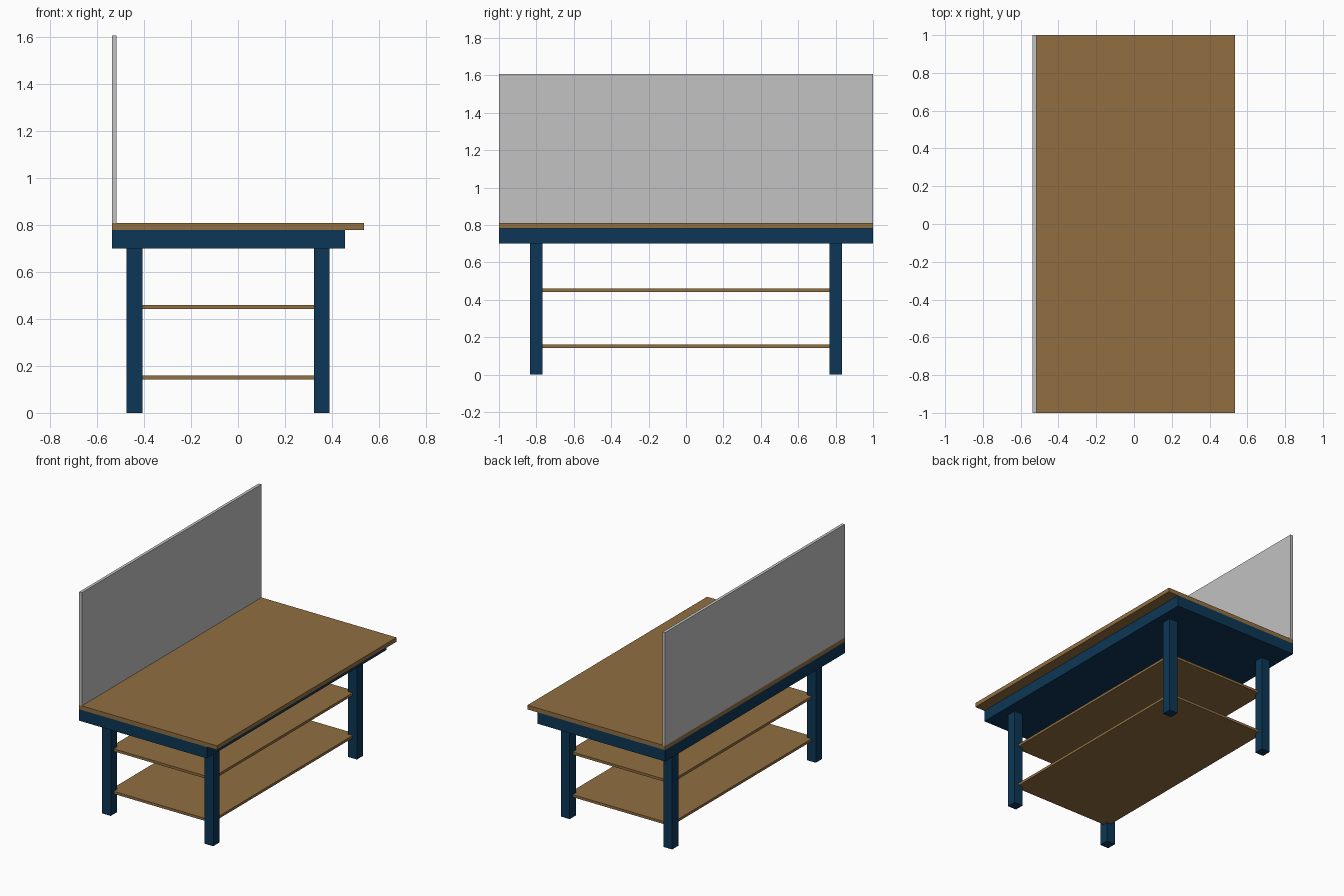
import bpy

if "Cube" in bpy.data.objects:
    bpy.data.objects.remove(bpy.data.objects["Cube"])


def material(name, rgb):
    m = bpy.data.materials.new(name)
    m.diffuse_color = (*rgb, 1.0)
    m.use_nodes = True
    m.node_tree.nodes["Principled BSDF"].inputs["Base Color"].default_value = m.diffuse_color
    return m


wood = material("wood", (0.285, 0.158, 0.053))
navy = material("navy paint", (0.0037, 0.037, 0.092))
grey = material("light grey", (0.54, 0.54, 0.54))


def box(name, x, y, z, mat):
    """Axis-aligned box from (min, max) ranges."""
    bpy.ops.mesh.primitive_cube_add(
        size=1, location=[(a + b) / 2 for a, b in (x, y, z)])
    ob = bpy.context.object
    ob.name = name
    ob.scale = [b - a for a, b in (x, y, z)]
    bpy.ops.object.transform_apply(location=False, rotation=False, scale=True)
    ob.data.materials.append(mat)
    return ob


LEFT, RIGHT = -0.538, 0.536
LEG_X, LEG_Y, HALF = (-0.442, 0.357), 0.80, 0.034

# Worktop, solid apron below it and upright back panel
box("worktop", (LEFT, RIGHT), (-1, 1), (0.78, 0.81), wood)
box("apron", (LEFT, 0.457), (-1, 1), (0.70, 0.78), navy)
box("back_panel", (LEFT, -0.517), (-1, 1), (0.81, 1.608), grey)

# Four legs
for x, depth in zip(LEG_X, ("back", "front")):
    for y, side in ((-LEG_Y, "left"), (LEG_Y, "right")):
        box(f"{depth}_{side}_leg", (x - HALF, x + HALF),
            (y - HALF, y + HALF), (0, 0.70), navy)

# Two shelves, their corners housed in the legs
for name, z in (("lower_shelf", 0.142), ("upper_shelf", 0.442)):
    box(name, LEG_X, (-LEG_Y, LEG_Y), (z, z + 0.018), wood)
